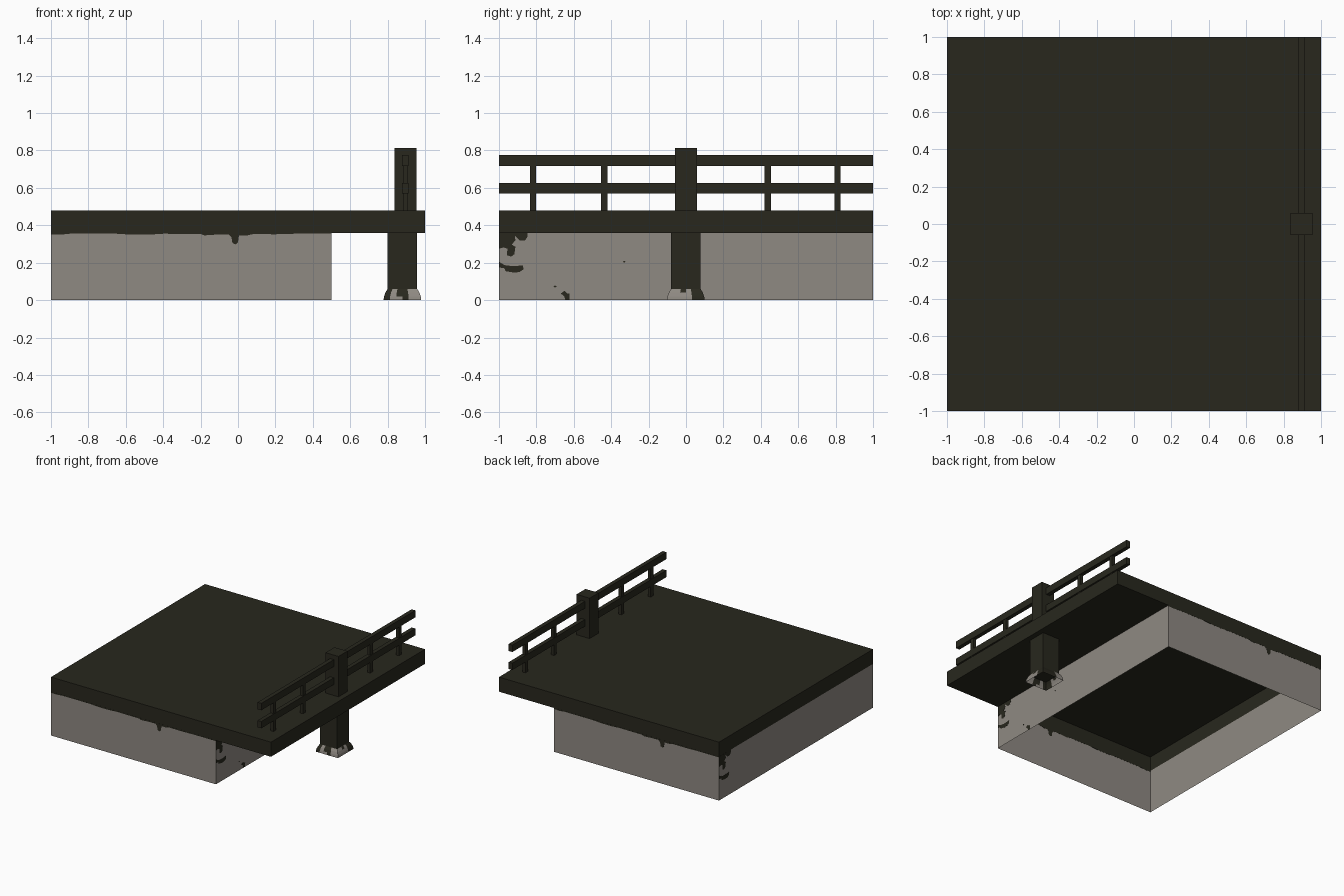
import bpy, bmesh, math
from mathutils import Vector

if "Cube" in bpy.data.objects:
    bpy.data.objects.remove(bpy.data.objects["Cube"])


def material(name, col):
    m = bpy.data.materials.new(name)
    m.diffuse_color = (*col, 1)
    m.use_nodes = True
    m.node_tree.nodes["Principled BSDF"].inputs["Base Color"].default_value = m.diffuse_color
    return m


DARK = material("dark weathered wood", (0.0212, 0.0203, 0.0125))
STONE = material("grey plaster", (0.275, 0.252, 0.224))


def finish(name, bm, mats):
    me = bpy.data.meshes.new(name)
    bm.to_mesh(me)
    bm.free()
    for m in mats:
        me.materials.append(m)
    ob = bpy.data.objects.new(name, me)
    bpy.context.collection.objects.link(ob)
    return ob


def box(name, x0, x1, y0, y1, z0, z1, mat=DARK):
    bm = bmesh.new()
    bmesh.ops.create_cube(bm, size=1)
    for v in bm.verts:
        v.co = Vector(((x0 + x1) / 2 + v.co.x * (x1 - x0),
                       (y0 + y1) / 2 + v.co.y * (y1 - y0),
                       (z0 + z1) / 2 + v.co.z * (z1 - z0)))
    return finish(name, bm, [mat])


# Deck shell: top, sides, and an underside only on the overhang
bm = bmesh.new()
ring = [(-1, -1), (0.5, -1), (1, -1), (1, 1), (0.5, 1), (-1, 1)]
low = [bm.verts.new((x, y, 0.36)) for x, y in ring]
top = [bm.verts.new((x, y, 0.48)) for x, y in ring]
for i in range(6):
    j = (i + 1) % 6
    bm.faces.new((low[i], low[j], top[j], top[i]))
bm.faces.new(top)
bm.faces.new((low[4], low[3], low[2], low[1]))
finish("deck", bm, [DARK])

# Foundation: thin walls, open below
bm = bmesh.new()
ring = [(-1, -1), (0.5, -1), (0.5, 1), (-1, 1)]
low = [bm.verts.new((x, y, 0)) for x, y in ring]
top = [bm.verts.new((x, y, 0.36)) for x, y in ring]
for i in range(4):
    j = (i + 1) % 4
    bm.faces.new((low[i], low[j], top[j], top[i]))
finish("foundation_walls", bm, [STONE])

# Railing
box("rail_post", 0.836, 0.954, -0.058, 0.058, 0.48, 0.812)
for name, z0, z1 in (("lower_rail", 0.57, 0.626), ("upper_rail", 0.718, 0.775)):
    box(name, 0.878, 0.912, -1, 1, z0, z1)
for y in (-0.818, -0.437, 0.437, 0.81):
    for z0, z1 in ((0.48, 0.57), (0.626, 0.718)):
        box("baluster", 0.882, 0.908, y - 0.017, y + 0.017, z0, z1)

# Support pillar under the deck
box("support_pillar", 0.80, 0.957, -0.08, 0.077, 0.055, 0.36)

# Flared footing, open below, patchy plaster
bm = bmesh.new()
CX, CY, N = 0.879, -0.001, 6
rows = []
for z, h in ((0, 0.101), (0.02, 0.098), (0.04, 0.091), (0.06, 0.079)):
    row = []
    for dx, dy, sx, sy in ((-1, -1, 1, 0), (1, -1, 0, 1), (1, 1, -1, 0), (-1, 1, 0, -1)):
        for k in range(N):
            t = 2 * k / N
            row.append(bm.verts.new((CX + h * (dx + sx * t), CY + h * (dy + sy * t), z)))
    rows.append(row)
n = 4 * N
for r in range(3):
    for i in range(n):
        j = (i + 1) % n
        f = bm.faces.new((rows[r][i], rows[r][j], rows[r + 1][j], rows[r + 1][i]))
        side, k = divmod(i, N)
        if side % 2 == 0:
            pale = k >= 4 or (k == 1 and side == 0) or (k == 2 and r == 0 and side == 0)
        else:
            pale = k < 4 and not (r == 2 and k == 2)
        f.material_index = 1 if pale else 0
finish("pillar_footing", bm, [DARK, STONE])


# Painted stains: very thin plates through the foundation walls
def stain(name, pts, axis, pos, t=0.0008):
    bm = bmesh.new()

    def vert(u, z, d):
        return bm.verts.new((u, pos + d, z) if axis == 'Y' else (pos + d, u, z))
    a = [vert(u, z, -t) for u, z in pts]
    b = [vert(u, z, t) for u, z in pts]
    bm.faces.new(a)
    bm.faces.new(b)
    for i in range(len(pts)):
        j = (i + 1) % len(pts)
        bm.faces.new((a[i], a[j], b[j], b[i]))
    bmesh.ops.recalc_face_normals(bm, faces=bm.faces)
    finish(name, bm, [DARK])


def speck(u, z, r):
    return [(u - r * 1.5, z), (u, z + r), (u + r * 1.5, z), (u, z - r)]


edge_drip = [(-0.999, 0.36), (-0.999, 0.352), (-0.95, 0.350), (-0.9, 0.355), (-0.65, 0.355),
             (-0.57, 0.350), (-0.48, 0.350), (-0.4, 0.355), (-0.2, 0.354), (-0.18, 0.346),
             (-0.12, 0.350), (-0.05, 0.352), (-0.035, 0.335), (-0.03, 0.305), (-0.012, 0.298),
             (0.0, 0.31), (0.005, 0.345), (0.05, 0.346), (0.08, 0.353), (0.2, 0.352),
             (0.3, 0.355), (0.499, 0.355), (0.499, 0.36)]
side_stains = [
    [(-0.999, 0.36), (-0.999, 0.275), (-0.975, 0.282), (-0.955, 0.275), (-0.957, 0.24),
     (-0.935, 0.232), (-0.918, 0.245), (-0.912, 0.285), (-0.932, 0.297), (-0.912, 0.32),
     (-0.915, 0.345), (-0.905, 0.335), (-0.89, 0.32), (-0.86, 0.32), (-0.847, 0.34),
     (-0.847, 0.36)],
    [(-0.999, 0.205), (-0.97, 0.187), (-0.93, 0.182), (-0.872, 0.185), (-0.868, 0.165),
     (-0.89, 0.15), (-0.92, 0.147), (-0.965, 0.155), (-0.97, 0.17), (-0.999, 0.175)],
    [(-0.67, 0.035), (-0.65, 0.05), (-0.635, 0.035), (-0.622, 0.035), (-0.622, 0.002),
     (-0.645, 0.002), (-0.652, 0.022)],
    speck(-0.7, 0.073, 0.006), speck(-0.33, 0.205, 0.005)]

# Each opposite wall repeats the pattern turned half way round
stain("front_stain", edge_drip, 'Y', -1)
stain("back_stain", [(-0.5 - u, z) for u, z in edge_drip], 'Y', 1)
for p in side_stains:
    stain("right_stain", p, 'X', 0.5)
for p in side_stains[:2]:
    stain("left_stain", [(-u, z) for u, z in p], 'X', -1)
